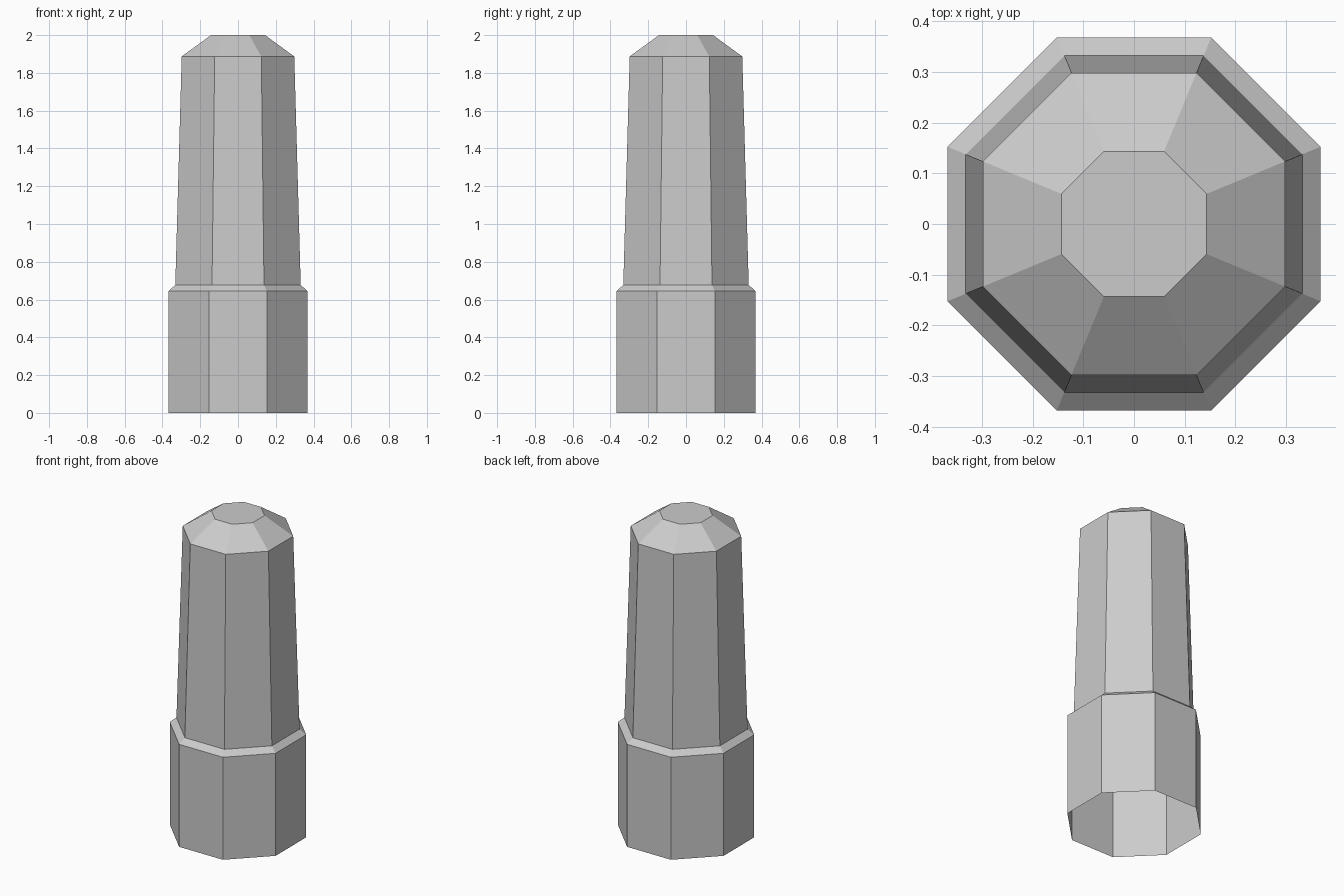
import bpy
import bmesh
from math import cos, sin, pi

if "Cube" in bpy.data.objects:
    bpy.data.objects.remove(bpy.data.objects["Cube"], do_unlink=True)

SIDES = 8

grey = bpy.data.materials.new("plain grey")
grey.use_nodes = True
colour = (0.6, 0.6, 0.6, 1)
grey.diffuse_color = colour
grey.node_tree.nodes["Principled BSDF"].inputs["Base Color"].default_value = colour

# Profile from the open foot to the flat tip: (distance to flat side, height)
profile = [(0.368, 0), (0.368, 0.645), (0.332, 0.677), (0.298, 1.887), (0.143, 2)]

# Stack of octagonal rings, with flat sides facing the axes
bm = bmesh.new()
rings = []
for flat, z in profile:
    radius = flat / cos(pi / SIDES)
    angles = [(i + 0.5) * 2 * pi / SIDES for i in range(SIDES)]
    rings.append([bm.verts.new((radius * cos(a), radius * sin(a), z)) for a in angles])

# Side walls between neighbouring rings
for low, high in zip(rings, rings[1:]):
    for i in range(SIDES):
        j = (i + 1) % SIDES
        bm.faces.new((low[i], low[j], high[j], high[i]))

# Flat tip; the foot stays open
bm.faces.new(rings[-1])

mesh = bpy.data.meshes.new("post")
bm.to_mesh(mesh)
bm.free()
mesh.materials.append(grey)
post = bpy.data.objects.new("octagonal_post", mesh)
bpy.context.collection.objects.link(post)
